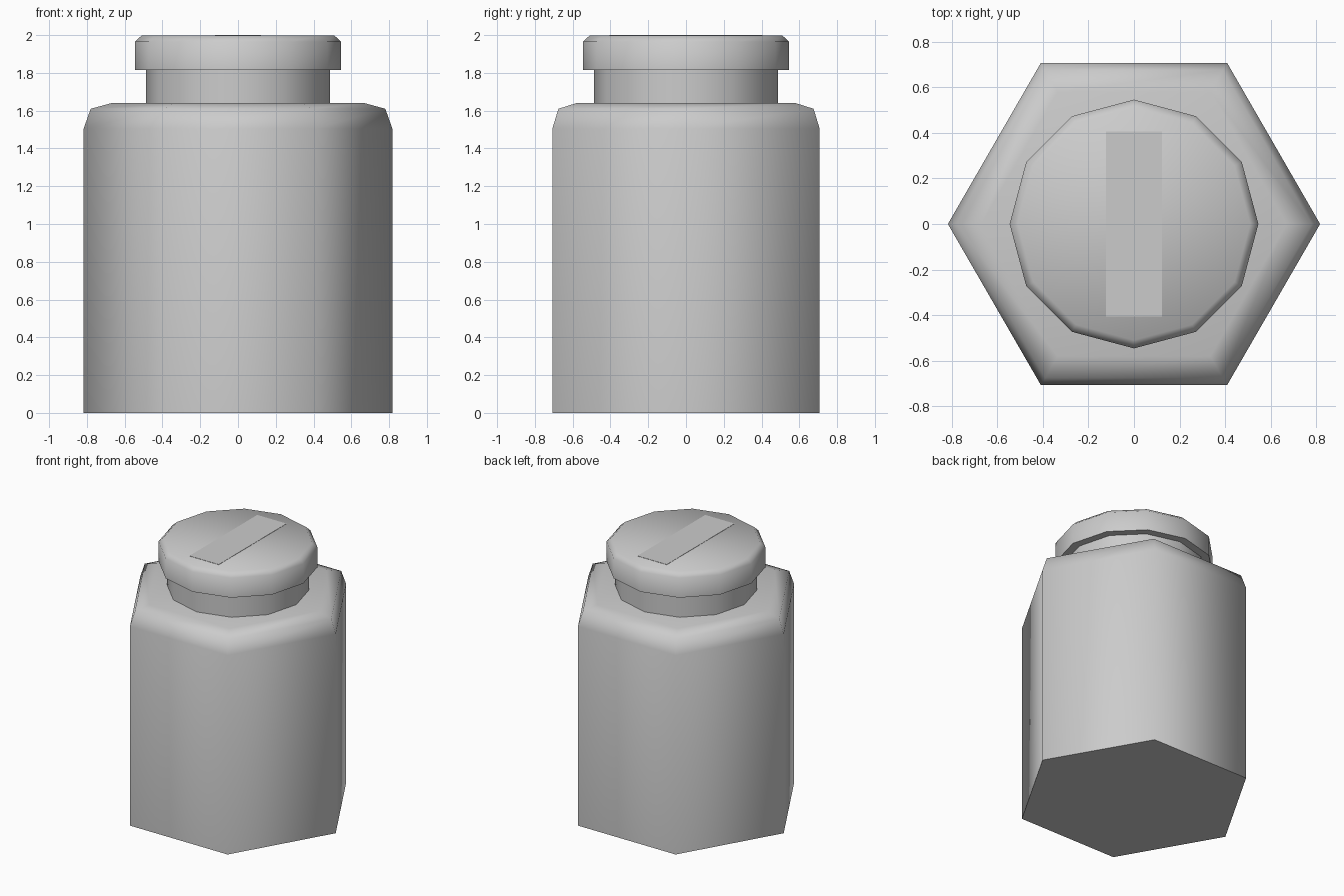
import bpy
import bmesh
from math import cos, sin, pi, radians

if "Cube" in bpy.data.objects:
    bpy.data.objects.remove(bpy.data.objects["Cube"], do_unlink=True)

grey = bpy.data.materials.new("plain_grey")
grey.use_nodes = True
COLOUR = (0.6, 0.6, 0.6, 1)
grey.diffuse_color = COLOUR
grey.node_tree.nodes["Principled BSDF"].inputs["Base Color"].default_value = COLOUR


def finish(name, bm, smooth=True):
    """Turn a bmesh into a named, shaded object."""
    mesh = bpy.data.meshes.new(name)
    bm.normal_update()
    bm.to_mesh(mesh)
    bm.free()
    mesh.materials.append(grey)
    obj = bpy.data.objects.new(name, mesh)
    bpy.context.collection.objects.link(obj)
    if smooth:
        bpy.ops.object.select_all(action="DESELECT")
        obj.select_set(True)
        bpy.context.view_layer.objects.active = obj
        bpy.ops.object.shade_smooth_by_angle(angle=radians(70))
    return obj


def prism(name, sides, profile):
    """Stack regular polygon rings from (radius, height) pairs and cap both ends."""
    bm = bmesh.new()
    rings = []
    for r, z in profile:
        rings.append([bm.verts.new((r * cos(2 * pi * i / sides),
                                    r * sin(2 * pi * i / sides), z))
                      for i in range(sides)])
    for low, high in zip(rings, rings[1:]):
        for i in range(sides):
            j = (i + 1) % sides
            bm.faces.new((low[i], low[j], high[j], high[i]))
    bm.faces.new(rings[0][::-1])
    bm.faces.new(rings[-1])
    return finish(name, bm)


# Hexagonal jar with a rounded shoulder
prism("jar_body", 6, [(0.817, 0), (0.817, 1.505), (0.78, 1.61), (0.67, 1.64)])

# Twelve-sided neck and lid
prism("jar_neck", 12, [(0.488, 1.63), (0.488, 1.82)])
prism("lid", 12, [(0.546, 1.815), (0.546, 1.965), (0.51, 1.998)])

# Thin flat label strip lying on the lid
bm = bmesh.new()
bmesh.ops.create_cube(bm, size=1)
for v in bm.verts:
    v.co = (v.co.x * 0.245, v.co.y * 0.81, 1.998 + v.co.z * 0.004)
finish("lid_strip", bm, smooth=False)
